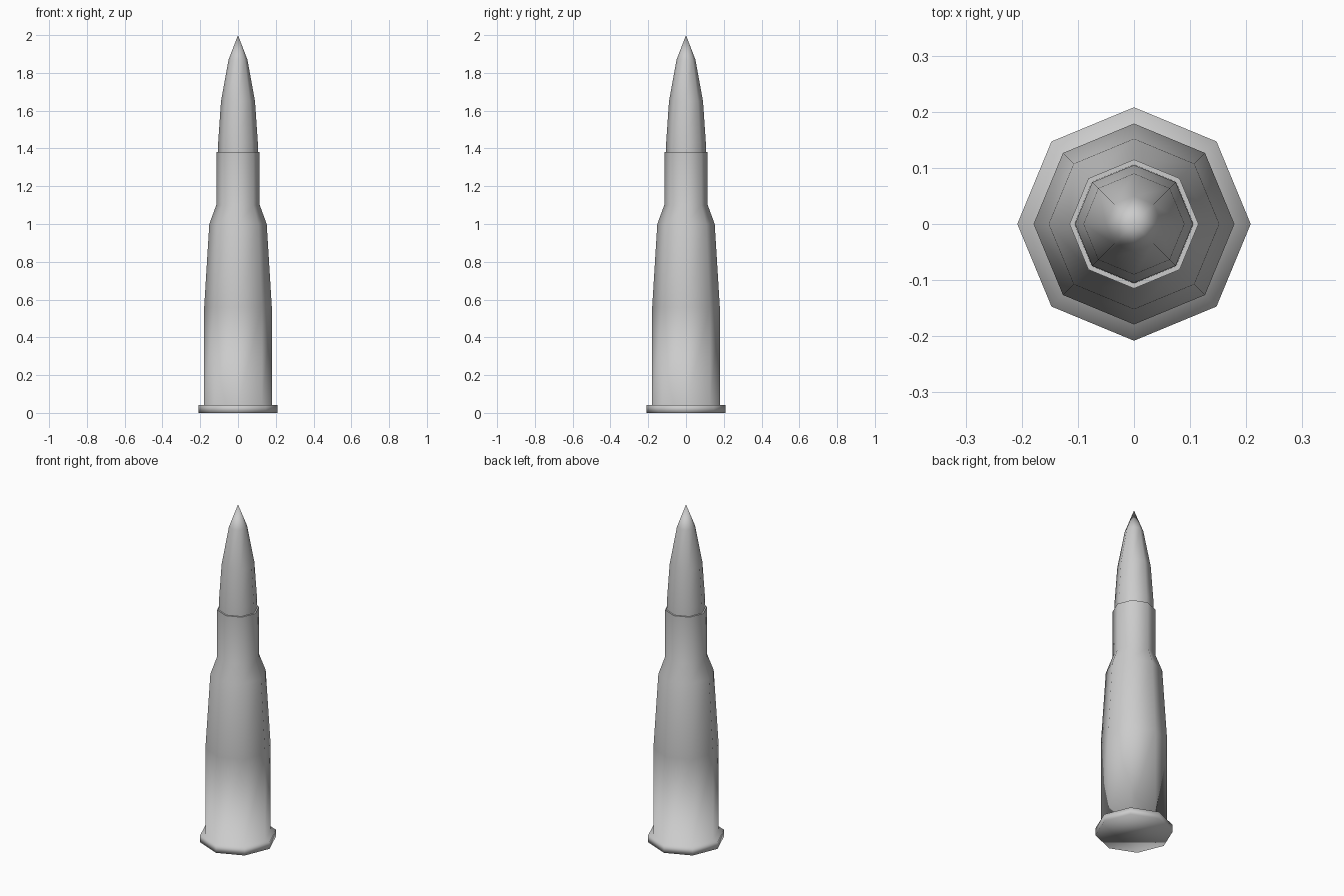
import bpy, bmesh, math

if "Cube" in bpy.data.objects:
    bpy.data.objects.remove(bpy.data.objects["Cube"])

SIDES = 8


def lathe(name, profile, cap_base=False, sharp_heights=()):
    """Turn (radius, height) points into an eight-sided smooth solid."""
    bm = bmesh.new()
    rings = []
    for r, z in profile:
        if r == 0:
            rings.append([bm.verts.new((0, 0, z))] * SIDES)
        else:
            rings.append([bm.verts.new((r * math.cos(i * math.tau / SIDES),
                                        r * math.sin(i * math.tau / SIDES), z))
                          for i in range(SIDES)])
    for low, high in zip(rings, rings[1:]):
        for i in range(SIDES):
            j = (i + 1) % SIDES
            loop = [low[i], low[j], high[j], high[i]]
            bm.faces.new(list(dict.fromkeys(loop)))
    if cap_base:
        bm.faces.new(rings[0][::-1])
    for f in bm.faces:
        f.smooth = True
    # Crisp edges around flat lips
    for k in sharp_heights:
        for i in range(SIDES):
            bm.edges.get((rings[k][i], rings[k][(i + 1) % SIDES])).smooth = False
    mesh = bpy.data.meshes.new(name)
    bm.to_mesh(mesh)
    bm.free()
    obj = bpy.data.objects.new(name, mesh)
    bpy.context.collection.objects.link(obj)
    return obj


# Case: base rim, tapered body, shoulder, neck and flat lip
lathe("cartridge_case",
      [(0.208, 0), (0.208, 0.042), (0.179, 0.042), (0.179, 0.56), (0.152, 1.0),
       (0.115, 1.10), (0.115, 1.38), (0.106, 1.38)],
      cap_base=True, sharp_heights=(6,))

# Pointed tip seated in the neck
lathe("bullet_tip",
      [(0.106, 1.38), (0.105, 1.43), (0.09, 1.65), (0.05, 1.87), (0, 2.0)])
